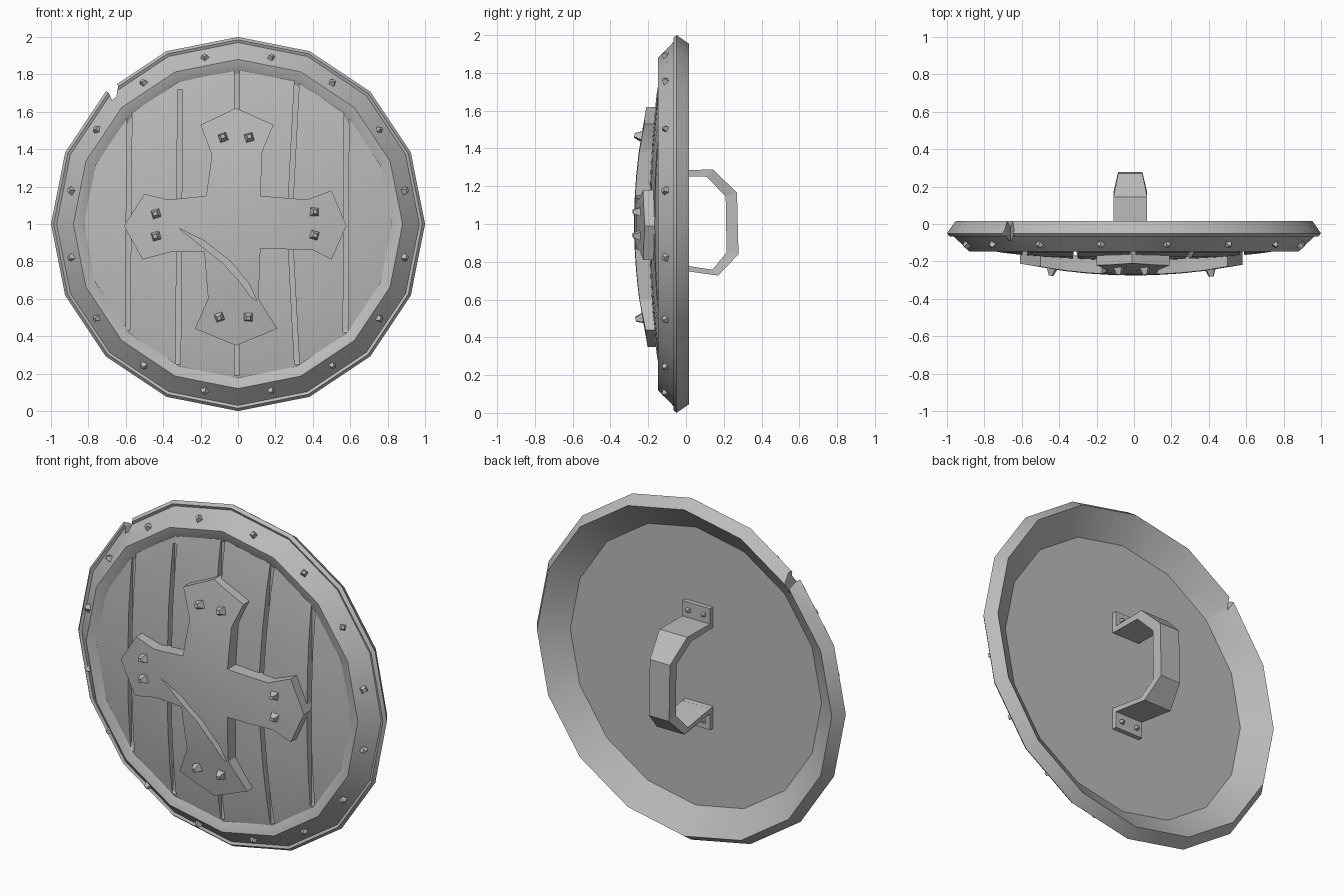
import bpy, bmesh, math, random
from mathutils import Matrix, Vector

random.seed(4)
if "Cube" in bpy.data.objects:
    bpy.data.objects.remove(bpy.data.objects["Cube"])

SIDES = 16
metal = bpy.data.materials.new("plain_grey")
metal.use_nodes = True
GREY = (0.5, 0.5, 0.5, 1)
metal.diffuse_color = GREY
for node in metal.node_tree.nodes:
    if node.type == 'BSDF_PRINCIPLED':
        node.inputs["Base Color"].default_value = GREY


def finish(bm, name):
    bmesh.ops.remove_doubles(bm, verts=bm.verts, dist=0.0005)
    bmesh.ops.recalc_face_normals(bm, faces=bm.faces)
    mesh = bpy.data.meshes.new(name)
    bm.to_mesh(mesh)
    bm.free()
    mesh.materials.append(metal)
    ob = bpy.data.objects.new(name, mesh)
    bpy.context.collection.objects.link(ob)
    return ob


def activate(ob):
    bpy.ops.object.select_all(action='DESELECT')
    ob.select_set(True)
    bpy.context.view_layer.objects.active = ob


def smooth(ob):
    activate(ob)
    bpy.ops.object.shade_smooth_by_angle(angle=math.radians(30))


def cut(ob, cutter):
    activate(ob)
    mod = ob.modifiers.new("cut", 'BOOLEAN')
    mod.operation = 'DIFFERENCE'
    mod.solver = 'EXACT'
    mod.object = cutter
    bpy.ops.object.modifier_apply(modifier=mod.name)
    bpy.data.objects.remove(cutter)


def lathe(name, profile):
    """Revolve a closed (radius, y) profile about the shield axis."""
    bm = bmesh.new()
    rings = []
    for k in range(SIDES):
        a = math.tau * k / SIDES
        rings.append([bm.verts.new((r * math.sin(a), y, 1 + r * math.cos(a)))
                      for r, y in profile])
    n = len(profile)
    for k in range(SIDES):
        a, b = rings[k], rings[(k + 1) % SIDES]
        for i in range(n):
            j = (i + 1) % n
            if profile[i][0] + profile[j][0] > 0.001:
                bm.faces.new((a[i], a[j], b[j], b[i]))
    bmesh.ops.remove_doubles(bm, verts=bm.verts, dist=0.0005)
    return finish(bm, name)


def prism(name, outline, y0, y1):
    """Extrude an (x, z) outline from y0 to y1."""
    bm = bmesh.new()
    face = bm.faces.new([bm.verts.new((x, y0, z)) for x, z in outline])
    ext = bmesh.ops.extrude_face_region(bm, geom=[face], use_keep_orig=True)
    for g in ext["geom"]:
        if isinstance(g, bmesh.types.BMVert):
            g.co.y = y1
    return finish(bm, name)


def rivet(bm, pos, normal, size, turn):
    rot = Vector(normal).to_track_quat('Z', 'Y').to_matrix().to_4x4()
    bmesh.ops.create_cone(bm, cap_ends=True, segments=4, radius1=size,
                          radius2=size * 0.4, depth=size * 1.3,
                          matrix=Matrix.Translation(pos) @ rot @ Matrix.Rotation(turn, 4, 'Z'))


# Rim with a small split at the upper right-hand side
rim = lathe("rim", [(0.955, 0.015), (1.0, -0.05), (0.985, -0.067), (0.97, -0.06),
                    (0.88, -0.148), (0.81, -0.128), (0.79, -0.11)])
cut(rim, prism("split_cutter", [(-0.66, 1.63), (-0.64, 1.74), (-0.67, 1.76),
                                (-0.73, 1.73), (-0.69, 1.70)], -0.085, 0.1))
smooth(rim)

# Domed plank board with grooves
board = lathe("plank_board", [(0, -0.092), (0.83, -0.092), (0.83, -0.131), (0.7, -0.154),
                              (0.5, -0.176), (0.25, -0.19), (0, -0.194)])
GROOVES = [(-0.58, 1.59, -0.59, 0.43), (-0.31, 1.72, -0.32, 0.25), (-0.005, 1.83, -0.005, 0.19),
           (0.315, 1.77, 0.275, 1.0), (0.275, 1.0, 0.315, 0.25), (0.58, 1.59, 0.575, 0.42)]
for xt, zt, xb, zb in GROOVES:
    w = 0.013
    cut(board, prism("groove_cutter", [(xt - w, zt), (xt + w, zt), (xb + w, zb), (xb - w, zb)],
                     -0.4, -0.125))
smooth(board)


# Domed cross with flared, pointed ends
def cross_y(x, z):
    return -0.275 + 0.17 * (x * x + (z - 1) ** 2)


OUTLINE = [(-0.01, 1.62), (0.19, 1.53), (0.13, 1.39), (0.12, 1.15), (0.37, 1.13), (0.50, 1.18),
           (0.58, 0.99), (0.50, 0.81), (0.40, 0.86), (0.12, 0.87), (0.11, 0.60), (0.21, 0.44),
           (-0.01, 0.35), (-0.23, 0.44), (-0.16, 0.60), (-0.18, 0.85), (-0.36, 0.85),
           (-0.51, 0.81), (-0.61, 0.99), (-0.50, 1.16), (-0.37, 1.13), (-0.17, 1.15),
           (-0.14, 1.37), (-0.20, 1.53)]
bm = bmesh.new()
bm.faces.new([bm.verts.new((x, 0, z)) for x, z in OUTLINE])
bmesh.ops.inset_region(bm, faces=bm.faces[:], thickness=0.045, use_boundary=True,
                       use_even_offset=True)
for axis, mid in (((1, 0, 0), 0), ((0, 0, 1), 1)):
    for d in (-0.38, -0.25, -0.12, 0, 0.12, 0.25, 0.38):
        bmesh.ops.bisect_plane(bm, geom=bm.verts[:] + bm.edges[:] + bm.faces[:],
                               plane_co=Vector(axis) * (mid + d), plane_no=axis)
edge_verts = {v for v in bm.verts if v.is_boundary}
front = bm.verts[:]
ext = bmesh.ops.extrude_face_region(bm, geom=bm.faces[:], use_keep_orig=True)
for v in front:
    v.co.y = cross_y(v.co.x, v.co.z) + (0.03 if v in edge_verts else 0)
for g in ext["geom"]:
    if isinstance(g, bmesh.types.BMVert):
        g.co.y = cross_y(g.co.x, g.co.z) + 0.085
cross = finish(bm, "cross_plate")

# Slash across the cross
cut(cross, prism("slash_cutter", [(-0.32, 0.98), (-0.18, 0.91), (-0.04, 0.80), (0.06, 0.68),
                                  (0.10, 0.59), (0.07, 0.61), (0.01, 0.69), (-0.08, 0.79)],
                 -0.4, -0.205))
smooth(cross)

# Rim rivets
bm = bmesh.new()
for k in range(SIDES):
    a = math.tau * (k + 0.5) / SIDES
    s, c = math.sin(a), math.cos(a)
    rivet(bm, (0.908 * s, -0.108, 1 + 0.908 * c), (0.7 * s, -0.7, 0.7 * c),
          random.uniform(0.027, 0.034), random.uniform(0, 1.5))
finish(bm, "rim_rivets")

# Cross rivets
bm = bmesh.new()
for x, z in ((-0.08, 1.465), (0.06, 1.465), (0.41, 1.065), (0.41, 0.94),
             (-0.1, 0.5), (0.055, 0.5), (-0.44, 1.055), (-0.44, 0.935)):
    rivet(bm, (x, cross_y(x, z) - 0.012, z), (0.34 * x, -1, 0.34 * (z - 1)),
          0.036, random.uniform(0.2, 1.2))
finish(bm, "cross_rivets")

# Back handle strap: outer (y, z), inner (y, z), half width
STRAP = [(-0.1, 1.285, -0.1, 1.255, 0.09), (0.145, 1.288, 0.11, 1.25, 0.09),
         (0.27, 1.165, 0.21, 1.145, 0.065), (0.278, 0.84, 0.215, 0.85, 0.065),
         (0.17, 0.727, 0.14, 0.758, 0.09), (-0.1, 0.765, -0.1, 0.795, 0.09)]
bm = bmesh.new()
sections = []
for yo, zo, yi, zi, w in STRAP:
    sections.append([bm.verts.new((-0.02 + sx * w, y, z)) for sx, y, z in
                     ((-1, yo, zo), (1, yo, zo), (1, yi, zi), (-1, yi, zi))])
for a, b in zip(sections, sections[1:]):
    for i in range(4):
        j = (i + 1) % 4
        bm.faces.new((a[i], a[j], b[j], b[i]))
bm.faces.new(sections[0])
bm.faces.new(sections[-1])
finish(bm, "handle_strap")

# Handle feet and their bolts
for name, lo, hi in (("upper", 1.26, 1.375), ("lower", 0.665, 0.79)):
    prism(name + "_handle_foot", [(-0.11, lo), (0.07, lo), (0.07, hi), (-0.11, hi)], -0.1, -0.065)
    bm = bmesh.new()
    z = hi - 0.045 if name == "upper" else lo + 0.045
    for x in (-0.07, 0.03):
        rivet(bm, (x, -0.058, z), (0, 1, 0), 0.02, math.pi / 4)
    finish(bm, name + "_handle_bolts")
